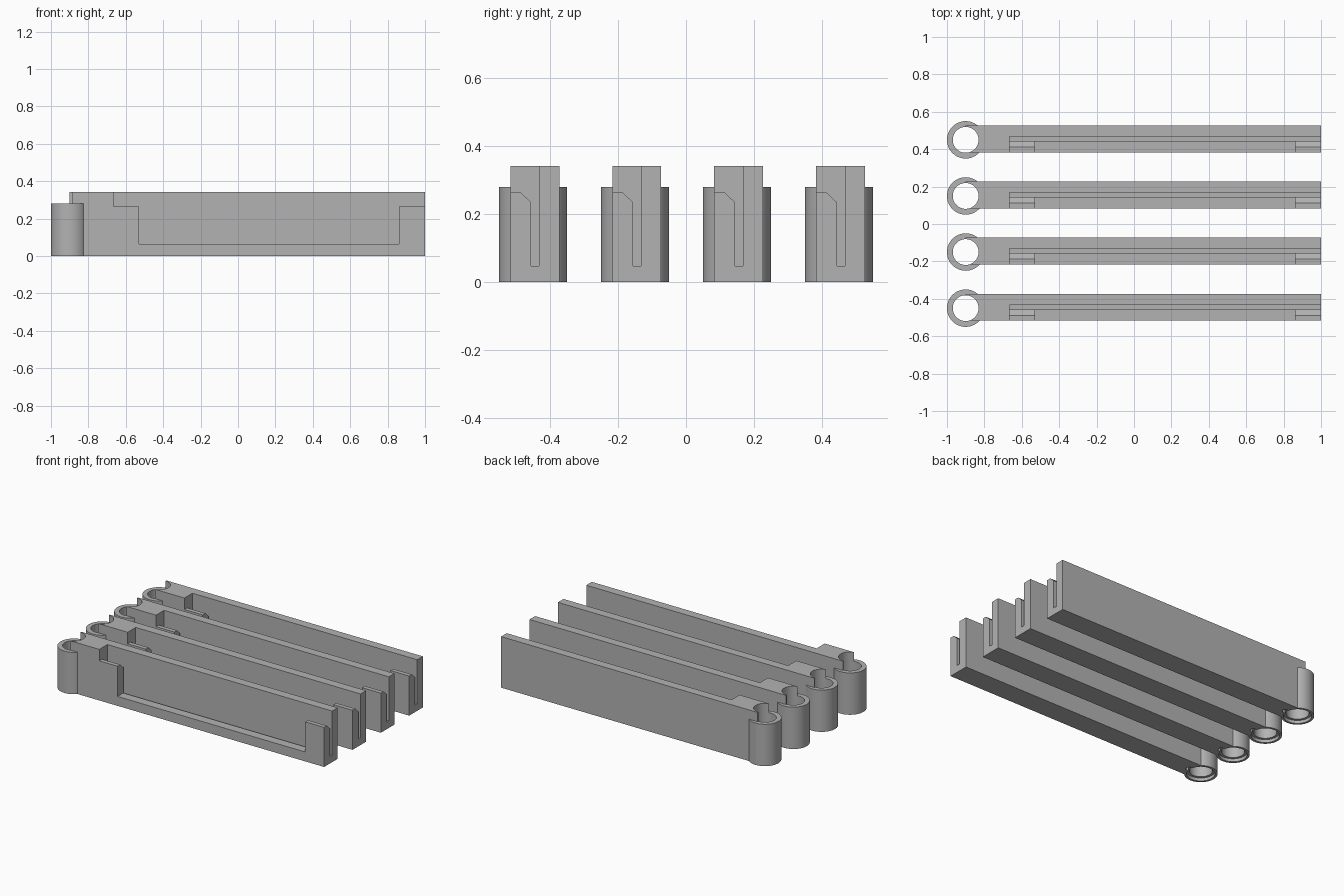
import bpy, bmesh, math
from mathutils import Matrix, Vector

cube = bpy.data.objects.get("Cube")
if cube:
    bpy.data.objects.remove(cube, do_unlink=True)

GREY = (0.45, 0.45, 0.45, 1)
grey = bpy.data.materials.new("plain grey")
grey.use_nodes = True
grey.diffuse_color = GREY
grey.node_tree.nodes["Principled BSDF"].inputs["Base Color"].default_value = GREY

RING_X = -0.9


def finish(name, bm):
    bmesh.ops.recalc_face_normals(bm, faces=bm.faces)
    mesh = bpy.data.meshes.new(name)
    bm.to_mesh(mesh)
    bm.free()
    mesh.materials.append(grey)
    ob = bpy.data.objects.new(name, mesh)
    bpy.context.collection.objects.link(ob)
    return ob


def bar(name, x0, x1, profile):
    """Extrude a (y, z) profile along x."""
    bm = bmesh.new()
    face = bm.faces.new([bm.verts.new((x0, y, z)) for y, z in profile])
    ext = bmesh.ops.extrude_face_region(bm, geom=[face])
    verts = [v for v in ext["geom"] if isinstance(v, bmesh.types.BMVert)]
    bmesh.ops.translate(bm, verts=verts, vec=(x1 - x0, 0, 0))
    return finish(name, bm)


def box(name, x0, x1, y0, y1, z0, z1):
    return bar(name, x0, x1, [(y0, z0), (y1, z0), (y1, z1), (y0, z1)])


def cylinder(name, x, radius, z0, z1, sides=64):
    bm = bmesh.new()
    bmesh.ops.create_cone(bm, cap_ends=True, segments=sides, radius1=radius,
                          radius2=radius, depth=z1 - z0,
                          matrix=Matrix.Translation((x, 0, (z0 + z1) / 2)))
    return finish(name, bm)


# Long arm, and the boss that wraps the pivot hole
arm = box("clip_arm_1", RING_X, 1, -0.067, 0.077, 0, 0.342)
steps = [("UNION", cylinder("ring_boss", RING_X, 0.1, 0, 0.28))]

# Chamfered front ledge with a narrow slot behind it
ledge = [(0.018, 0.047), (-0.006, 0.047), (-0.006, 0.235), (-0.038, 0.265),
         (-0.15, 0.265), (-0.15, 0.5), (0.018, 0.5)]
steps.append(("DIFFERENCE", bar("slot_cutter", -0.665, 1.1, ledge)))

# Wide opening in the front wall
steps.append(("DIFFERENCE", box("window_cutter", -0.53, 0.86, -0.15, 0.005, 0.063, 0.5)))

# Pivot hole, recess under it and small locating hole
steps.append(("DIFFERENCE", cylinder("hole_cutter", RING_X, 0.069, -0.1, 0.5)))
steps.append(("DIFFERENCE", cylinder("recess_cutter", RING_X, 0.085, -0.1, 0.02)))
steps.append(("DIFFERENCE", cylinder("locating_cutter", -0.808, 0.02, -0.1, 0.02, 24)))

for operation, tool in steps:
    mod = arm.modifiers.new(tool.name, "BOOLEAN")
    mod.operation = operation
    mod.solver = "EXACT"
    mod.object = tool

# Bake the booleans and drop the helpers
bpy.context.view_layer.update()
graph = bpy.context.evaluated_depsgraph_get()
baked = bpy.data.meshes.new_from_object(arm.evaluated_get(graph))
arm.modifiers.clear()
arm.data = baked
for _, tool in steps:
    bpy.data.objects.remove(tool, do_unlink=True)

# Smooth the ring, keep edges sharp
bpy.ops.object.select_all(action="DESELECT")
arm.select_set(True)
bpy.context.view_layer.objects.active = arm
bpy.ops.object.shade_smooth_by_angle(angle=math.radians(30))

# Four identical clips side by side
arm.location.y = -0.45
for i in range(1, 4):
    copy = bpy.data.objects.new(f"clip_arm_{i + 1}", arm.data)
    copy.location = Vector((0, -0.45 + 0.3 * i, 0))
    bpy.context.collection.objects.link(copy)
